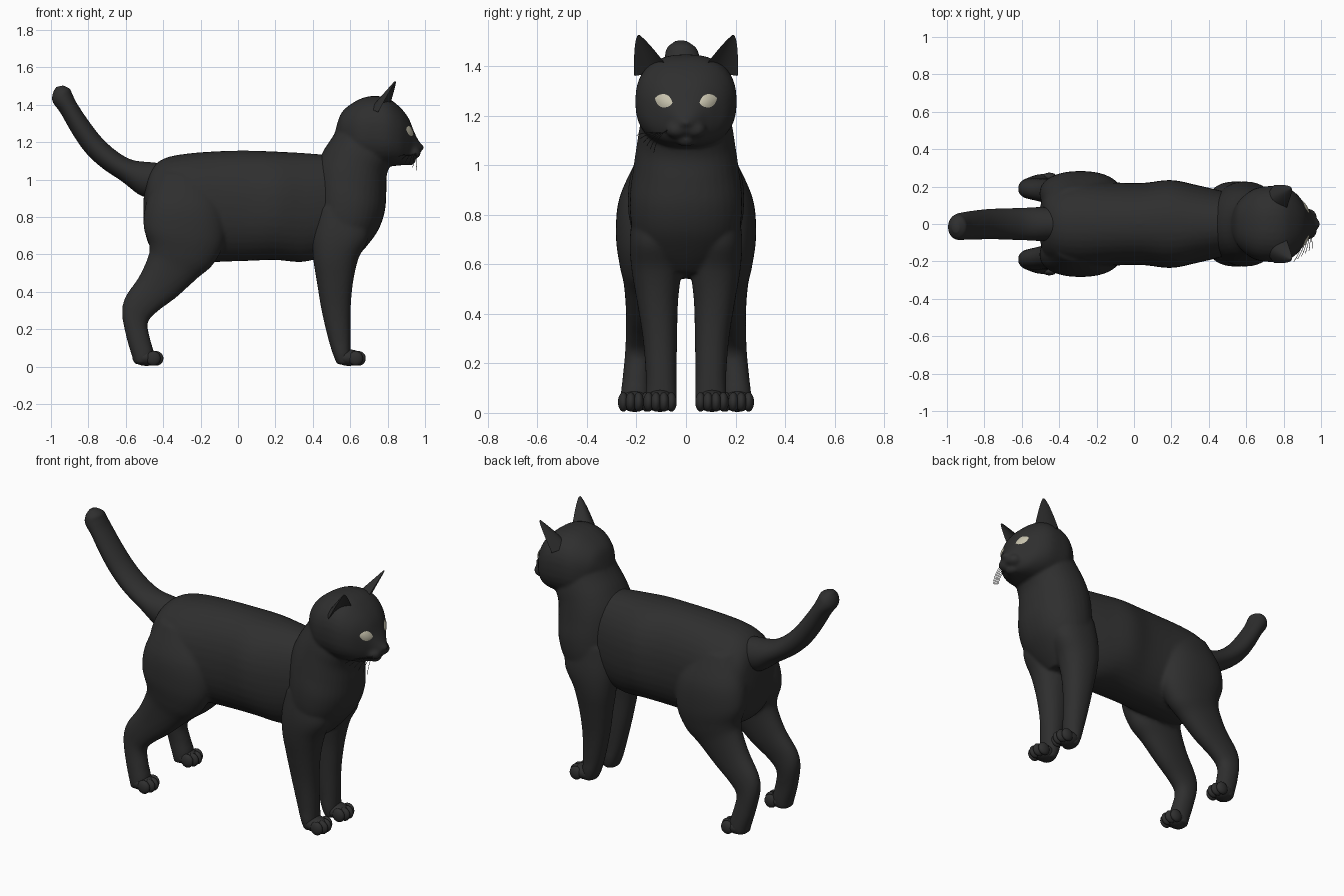
import bpy, bmesh, math
from mathutils import Vector, Matrix
from mathutils.bvhtree import BVHTree

if "Cube" in bpy.data.objects:
    bpy.data.objects.remove(bpy.data.objects["Cube"])


def material(name, col):
    m = bpy.data.materials.new(name)
    m.diffuse_color = (*col, 1)
    m.use_nodes = True
    m.node_tree.nodes["Principled BSDF"].inputs["Base Color"].default_value = m.diffuse_color
    return m


COAT = material("black coat", (0.028, 0.028, 0.028))
EYE = material("pale eye", (0.56, 0.53, 0.41))


def add_mesh(name, me, mat):
    me.materials.clear()
    me.materials.append(mat)
    me.shade_smooth()
    me.set_sharp_from_angle(angle=math.radians(50))
    ob = bpy.data.objects.new(name, me)
    bpy.context.collection.objects.link(ob)
    return ob


def finish(name, bm, mat=COAT):
    bmesh.ops.recalc_face_normals(bm, faces=bm.faces)
    me = bpy.data.meshes.new(name)
    bm.to_mesh(me)
    bm.free()
    return add_mesh(name, me, mat)


def bake(ob, name):
    """Turn an object with modifiers (or a curve) into a plain mesh."""
    bpy.context.view_layer.update()
    dg = bpy.context.evaluated_depsgraph_get()
    me = bpy.data.meshes.new_from_object(ob.evaluated_get(dg))
    bpy.data.objects.remove(ob)
    return add_mesh(name, me, COAT)


def blend(ob, voxel=0.011, smooth=6):
    """Fuse overlapping pieces into one soft skin."""
    name = ob.name
    r = ob.modifiers.new("fuse", 'REMESH')
    r.mode = 'VOXEL'
    r.voxel_size = voxel
    s = ob.modifiers.new("soften", 'SMOOTH')
    s.factor, s.iterations = 0.5, smooth
    ob.name = "raw"
    return bake(ob, name)


def skin(bm, rings):
    rows = [[bm.verts.new(p) for p in ring] for ring in rings]
    n = len(rows[0])
    for a, b in zip(rows, rows[1:]):
        for i in range(n):
            bm.faces.new((a[i], a[(i + 1) % n], b[(i + 1) % n], b[i]))
    bm.faces.new(rows[0])
    bm.faces.new(rows[-1])


def loft(bm, secs, side=1, n=36, power=2.2, steps=5):
    """Each section: two silhouette points (x1, z1, x2, z2), y centre, y half width."""
    def spline(a, b, c, d, t):
        return tuple(0.5 * (2 * q + (r - p) * t + (2 * p - 5 * q + 4 * r - s) * t * t
                            + (3 * q - p - 3 * r + s) * t ** 3) for p, q, r, s in zip(a, b, c, d))
    k = [secs[0]] + secs + [secs[-1]]
    dense = [spline(*k[i:i + 4], j / steps) for i in range(len(k) - 3) for j in range(steps)]
    dense.append(secs[-1])
    soft = lambda v: math.copysign(abs(v) ** (2 / power), v)
    rings = []
    for x1, z1, x2, z2, yc, hy in dense:
        ring = []
        for i in range(n):
            t = 2 * math.pi * i / n
            c, s = soft(math.cos(t)) / 2, soft(math.sin(t))
            ring.append(((x1 + x2) / 2 + (x1 - x2) * c, side * yc + hy * s,
                         (z1 + z2) / 2 + (z1 - z2) * c))
        rings.append(ring)
    skin(bm, rings)


def ball(bm, loc, size):
    bmesh.ops.create_uvsphere(bm, u_segments=24, v_segments=16, radius=1,
                              matrix=Matrix.LocRotScale(Vector(loc), None, Vector(size)))


# Torso and hind legs
bm = bmesh.new()
loft(bm, [(-.505, .90, -.505, .76, 0, .08), (-.475, 1.04, -.475, .65, 0, .17),
          (-.40, 1.11, -.40, .58, 0, .215), (-.28, 1.138, -.28, .55, 0, .235),
          (-.10, 1.152, -.10, .56, 0, .222), (.05, 1.155, .05, .565, 0, .22),
          (.20, 1.15, .20, .57, 0, .235), (.35, 1.142, .35, .56, 0, .205),
          (.50, 1.13, .50, .60, 0, .17)])
HIND = [(-.15, 1.0, -.42, 1.04, .12, .08), (-.08, .85, -.49, .88, .15, .12),
        (-.07, .68, -.505, .75, .165, .118), (-.13, .55, -.475, .65, .17, .098),
        (-.22, .47, -.48, .59, .17, .082), (-.33, .37, -.53, .48, .175, .068),
        (-.43, .295, -.603, .37, .185, .058), (-.482, .235, -.62, .28, .19, .055),
        (-.47, .15, -.595, .15, .20, .055), (-.45, .07, -.565, .05, .205, .06),
        (-.47, .02, -.555, .012, .205, .055)]
for s in (1, -1):
    loft(bm, HIND, s)
blend(finish("torso_and_hind_legs", bm))

# Chest, neck, forelegs and head
bm = bmesh.new()
loft(bm, [(.56, 1.34, .84, 1.15, 0, .16), (.512, 1.24, .815, 1.08, 0, .185),
          (.455, 1.15, .795, 1.02, 0, .198), (.415, 1.05, .793, .93, 0, .212),
          (.405, .90, .785, .83, 0, .227), (.405, .75, .75, .73, 0, .217),
          (.42, .62, .685, .64, 0, .17), (.45, .54, .62, .57, 0, .09)])
FORE = [(.43, .85, .68, .85, .13, .08), (.402, .70, .70, .70, .13, .097),
        (.402, .58, .645, .58, .12, .10), (.422, .45, .615, .45, .115, .083),
        (.447, .30, .602, .30, .105, .069), (.482, .15, .602, .15, .10, .062),
        (.51, .06, .602, .06, .10, .062), (.53, .012, .60, .012, .10, .05)]
for s in (1, -1):
    loft(bm, FORE, s)
loft(bm, [(.52, 1.26, .54, 1.20, 0, .06), (.555, 1.36, .58, 1.12, 0, .13),
          (.64, 1.425, .64, 1.08, 0, .187), (.72, 1.447, .73, 1.07, 0, .203),
          (.80, 1.435, .80, 1.07, 0, .20), (.865, 1.388, .86, 1.075, 0, .167),
          (.912, 1.328, .90, 1.08, 0, .117), (.942, 1.255, .925, 1.09, 0, .077),
          (.968, 1.205, .945, 1.11, 0, .05), (.99, 1.18, .972, 1.135, 0, .025)], power=2.4)
for s in (1, -1):
    ball(bm, (.93, s * .036, 1.143), (.048, .046, .036))
ball(bm, (.915, 0, 1.103), (.036, .042, .028))
ball(bm, (.978, 0, 1.172), (.018, .024, .015))
front = blend(finish("head_chest_and_forelegs", bm), 0.0095, 4)

# Tail
bm = bmesh.new()
loft(bm, [(-.33, 1.08, -.42, .92, 0, .08), (-.46, 1.092, -.51, .91, 0, .09),
          (-.565, 1.105, -.62, .99, 0, .086), (-.65, 1.152, -.73, 1.065, 0, .083),
          (-.73, 1.225, -.815, 1.145, 0, .08), (-.80, 1.315, -.885, 1.245, -.005, .078),
          (-.86, 1.405, -.948, 1.355, -.01, .074), (-.885, 1.455, -.99, 1.415, -.015, .07),
          (-.90, 1.485, -.99, 1.46, -.018, .058), (-.935, 1.503, -.972, 1.495, -.02, .025)],
     power=2)
finish("tail", bm)

# Paws with four toes each
for part, px, py in (("hind_paw", -.49, .207), ("front_paw", .592, .105)):
    for s in (1, -1):
        bm = bmesh.new()
        ball(bm, (px, s * py, .048), (.075, .06, .044))
        for dy, dx in ((-.046, .038), (-.016, .053), (.016, .053), (.046, .038)):
            ball(bm, (px + dx, s * py + dy, .044), (.038, .0215, .039))
        finish(part + ("_left" if s > 0 else "_right"), bm)

# Ears: cupped shells, open to the front
for s in (1, -1):
    bm = bmesh.new()
    base, tip = Vector((.775, .128, 1.36)), Vector((.845, .192, 1.527))
    across, back = Vector((-.3, .95, 0)), Vector((-.9, -.25, .3))
    rings = []
    for i in range(15):
        v = .98 * i / 14
        mid, w = base.lerp(tip, v), .085 * (1 - v) ** .72
        us = [-1 + j / 6 for j in range(13)]
        ring = [mid + across * w * u + back * (.065 * (1 - v) + .006) * (1 - u * u) for u in us]
        ring += [mid + across * w * u + back * .028 * (1 - v) * (1 - u * u) for u in us[-2:0:-1]]
        rings.append([Vector((p.x, s * p.y, p.z)) for p in ring])
    skin(bm, rings)
    finish("ear_left" if s > 0 else "ear_right", bm)

# Eyes: almond plates laid on the face
face = bmesh.new()
face.from_mesh(front.data)
tree = BVHTree.FromBMesh(face)
for s in (1, -1):
    bm = bmesh.new()
    grid = []
    for i in range(15):
        u = -.97 + 1.94 * i / 14
        row = []
        for j in range(9):
            v = -1 + j / 4
            a, b = .037 * u, .027 * (1 - u * u) ** .8 * v
            y = .09 + a * math.cos(.3) - b * math.sin(.3)
            z = 1.26 + a * math.sin(.3) + b * math.cos(.3)
            hit = tree.ray_cast(Vector((1.5, s * y, z)), Vector((-1, 0, 0)))[0]
            x = hit.x if hit else .9
            row.append(bm.verts.new((x + .003 + .005 * (1 - u * u) * (1 - v * v), s * y, z)))
        grid.append(row)
    for a, b in zip(grid, grid[1:]):
        for j in range(8):
            q = (a[j], b[j], b[j + 1], a[j + 1])
            bm.faces.new(q if s > 0 else q[::-1])
    me = bpy.data.meshes.new("eye")
    bm.to_mesh(me)
    bm.free()
    add_mesh("eye_left" if s > 0 else "eye_right", me, EYE)
face.free()

# Whiskers on the right cheek
cu = bpy.data.curves.new("whisker_curves", 'CURVE')
cu.dimensions = '3D'
cu.bevel_depth, cu.bevel_resolution = .0014, 1
for i in range(6):
    start = Vector((.95 - .006 * i, -.06, 1.15 - .006 * i))
    end = Vector((.955 - .02 * i, -.13 - .014 * i, 1.05 + .014 * i))
    sp = cu.splines.new('POLY')
    sp.points.add(6)
    for k, p in enumerate(sp.points):
        t = k / 6
        q = start.lerp(end, t) + Vector((0, -.012, .012)) * 4 * t * (1 - t)
        p.co = (*q, 1)
ob = bpy.data.objects.new("whisker_raw", cu)
bpy.context.collection.objects.link(ob)
bake(ob, "whiskers")
